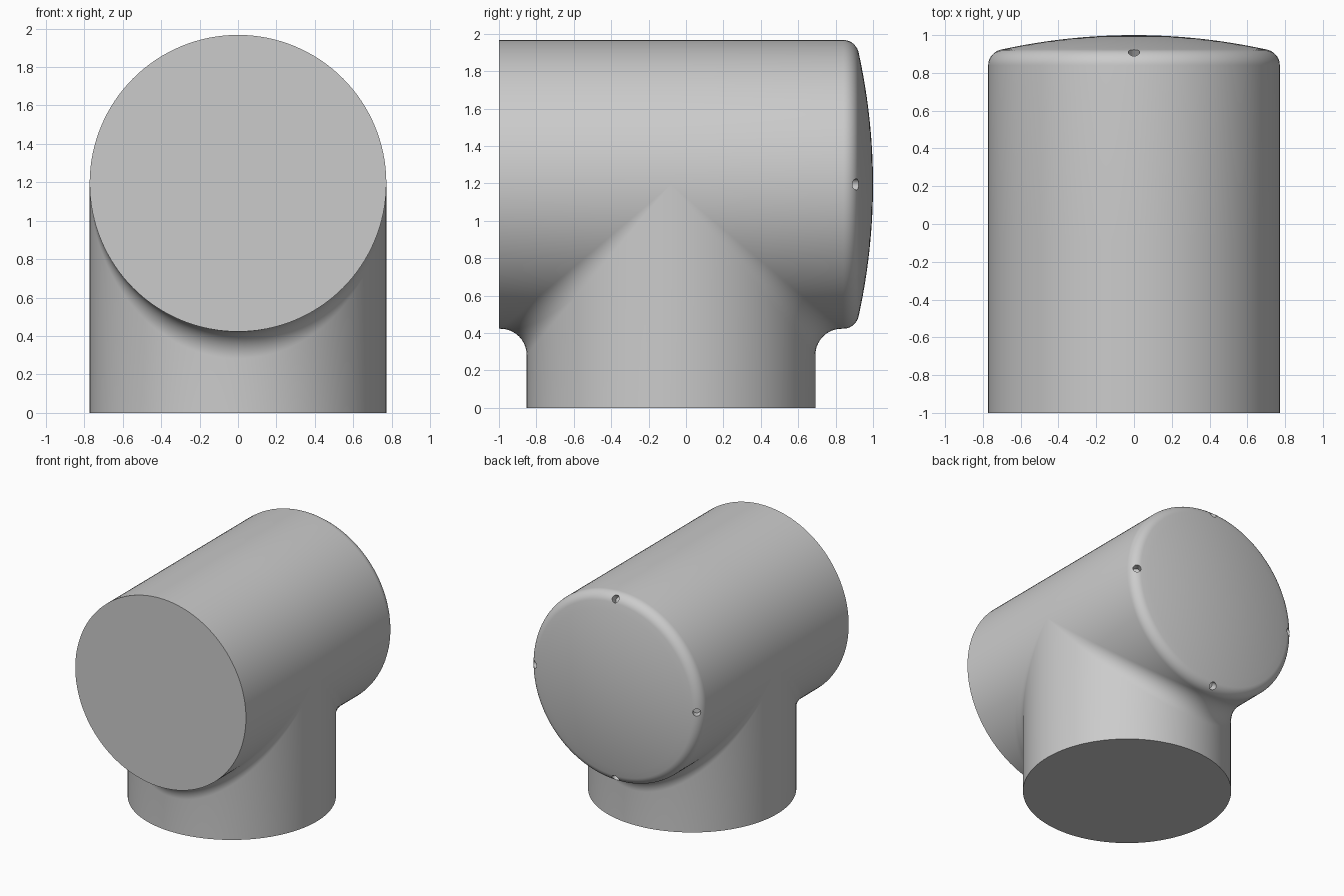
import bpy, bmesh, math
from mathutils import Vector

cube = bpy.data.objects.get("Cube")
if cube:
    bpy.data.objects.remove(cube)

SIDES = 128
R = 0.772            # radius of both tubes
FILLET = 0.14        # radius of the blend between the tubes
AXIS_Z = 1.195       # height of the horizontal tube
NECK_Y = -0.08       # centre of the vertical neck
FRONT, RIM_Y, RIM = -1.0, 0.84, 0.085
DOME_ANGLE = math.radians(78)

grey = bpy.data.materials.new("plain grey")
grey.use_nodes = True
grey.diffuse_color = (0.6, 0.6, 0.6, 1)
grey.node_tree.nodes["Principled BSDF"].inputs["Base Color"].default_value = (0.6, 0.6, 0.6, 1)

bm = bmesh.new()
turns = [2 * math.pi * i / SIDES for i in range(SIDES)]


def skin(rows):
    """Join closed rings of points with quads."""
    rings = [[bm.verts.new(p) for p in row] for row in rows]
    for low, high in zip(rings, rings[1:]):
        for i in range(SIDES):
            j = (i + 1) % SIDES
            bm.faces.new((low[i], low[j], high[j], high[i]))
    return rings


def body_ring(radius, y):
    return [(radius * math.cos(a), y, AXIS_Z + radius * math.sin(a)) for a in turns]


def seam_ring(side):
    """Line on the barrel where the neck blend starts, in front or behind."""
    reach = R + FILLET
    return [(R * math.cos(a), NECK_Y + side * reach * max(0, -math.sin(a)),
             AXIS_Z + R * math.sin(a)) for a in turns]


# Barrel in front of the neck, with its flat end
bm.faces.new(skin([body_ring(R, FRONT), seam_ring(-1)])[0])

# Barrel behind the neck, rounded rim and shallow dome
rows = [seam_ring(1)]
for k in range(11):
    t = DOME_ANGLE * k / 10
    rows.append(body_ring(R - RIM + RIM * math.cos(t), RIM_Y + RIM * math.sin(t)))
edge_r = R - RIM + RIM * math.cos(DOME_ANGLE)
edge_y = RIM_Y + RIM * math.sin(DOME_ANGLE)
for k in range(1, 13):
    f = 1 - k / 12
    rows.append(body_ring(edge_r * f, edge_y + (1 - edge_y) * (1 - f * f)))
skin(rows)

# Neck with a rolling-ball blend into the barrel
rows = [[(R * math.cos(a), NECK_Y + R * math.sin(a), 0) for a in turns]]
for k in range(13):
    row = []
    for a in turns:
        c, s = math.cos(a), math.sin(a)
        ball = Vector(((R + FILLET) * c, NECK_Y + (R + FILLET) * s,
                       AXIS_Z - (R + FILLET) * abs(s)))
        to_neck, to_barrel = Vector((-c, -s, 0)), Vector((-c, 0, abs(s)))
        row.append(ball + FILLET * to_neck.lerp(to_barrel, k / 12).normalized())
    rows.append(row)
bm.faces.new(skin(rows)[0])

bmesh.ops.remove_doubles(bm, verts=bm.verts, dist=1e-5)
bmesh.ops.dissolve_degenerate(bm, edges=bm.edges, dist=1e-6)
bmesh.ops.recalc_face_normals(bm, faces=bm.faces)
mesh = bpy.data.meshes.new("pipe_elbow")
bm.to_mesh(mesh)
bm.free()
body = bpy.data.objects.new("pipe_elbow", mesh)
bpy.context.collection.objects.link(body)
mesh.materials.append(grey)

# Four small holes drilled square to the rounded rim
tilt = math.radians(56)
for i in range(4):
    a = i * math.pi / 2
    out = Vector((math.cos(a), 0, math.sin(a)))
    normal = out * math.cos(tilt) + Vector((0, math.sin(tilt), 0))
    spot = out * (R - RIM) + Vector((0, RIM_Y, AXIS_Z)) + normal * RIM
    bpy.ops.mesh.primitive_cylinder_add(vertices=24, radius=0.03, depth=0.12, location=spot,
                                        rotation=normal.to_track_quat('Z', 'Y').to_euler())
    drill = bpy.context.object
    drill.name = "hole_cutter"
    drill.hide_render = True
    drill.data.materials.append(grey)
    cut = body.modifiers.new("hole", 'BOOLEAN')
    cut.operation, cut.solver, cut.object = 'DIFFERENCE', 'EXACT', drill
    bpy.context.view_layer.objects.active = body
    bpy.ops.object.modifier_apply(modifier=cut.name)
    bpy.data.objects.remove(drill)

bpy.ops.object.select_all(action='DESELECT')
body.select_set(True)
bpy.context.view_layer.objects.active = body
bpy.ops.object.shade_smooth_by_angle(angle=math.radians(30))
